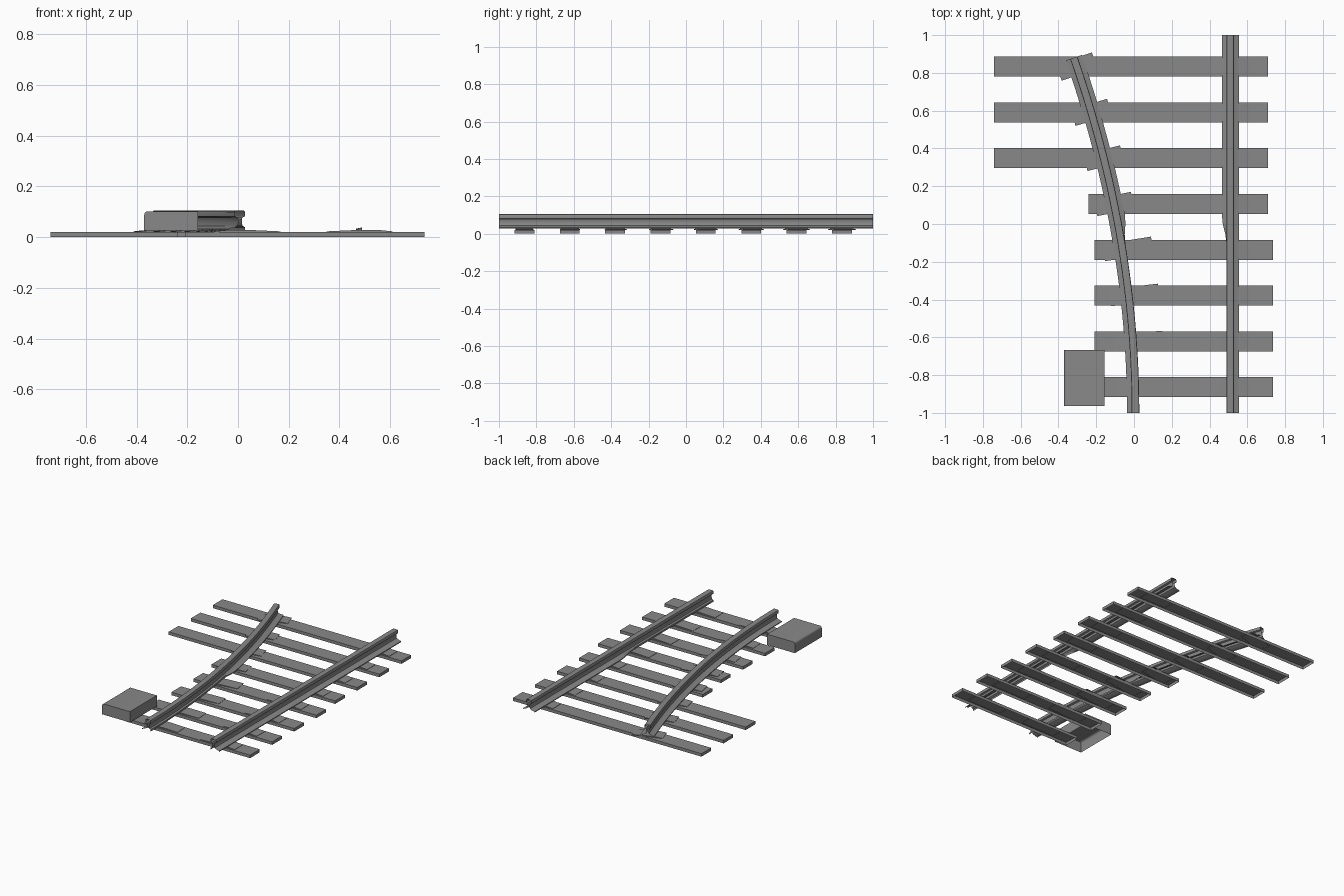
import bpy, bmesh, math
from mathutils import Vector, Matrix

cube = bpy.data.objects.get("Cube")
if cube:
    bpy.data.objects.remove(cube, do_unlink=True)

steel = bpy.data.materials.new("grey_steel")
steel.use_nodes = True
grey = (0.25, 0.25, 0.25, 1)
steel.diffuse_color = grey
steel.node_tree.nodes["Principled BSDF"].inputs["Base Color"].default_value = grey


def finish(name, bm, smooth=False):
    mesh = bpy.data.meshes.new(name)
    bm.to_mesh(mesh)
    bm.free()
    mesh.materials.append(steel)
    obj = bpy.data.objects.new(name, mesh)
    bpy.context.collection.objects.link(obj)
    if smooth:
        bpy.ops.object.select_all(action="DESELECT")
        obj.select_set(True)
        bpy.context.view_layer.objects.active = obj
        bpy.ops.object.shade_smooth_by_angle(angle=math.radians(35))
    return obj


def open_box(name, x0, x1, y0, y1, z0, z1, bevel=0):
    """Box shell without a bottom, optionally rounded along its top edges."""
    bm = bmesh.new()
    size = Vector((x1 - x0, y1 - y0, z1 - z0))
    centre = Vector((x0 + x1, y0 + y1, z0 + z1)) / 2
    bmesh.ops.create_cube(bm, size=1, matrix=Matrix.Translation(centre) @ Matrix.Diagonal((*size, 1)))
    bottom = [f for f in bm.faces if f.normal.z < -0.9]
    bmesh.ops.delete(bm, geom=bottom, context="FACES")
    if bevel:
        # Round the outer top edge
        edges = [e for e in bm.edges if all(v.co.z > z1 - 0.001 and v.co.x < x0 + 0.001 for v in e.verts)]
        bmesh.ops.bevel(bm, geom=edges, offset=bevel, segments=4, profile=0.5, affect="EDGES")
    return finish(name, bm, bool(bevel))


def curve_x(y):
    return 0.008 - 0.0925 * (y + 1) ** 2


def straight_x(y):
    return 0.51


def curve_angle(y):
    return math.atan(0.185 * (y + 1))


def straight_angle(y):
    return 0.0


# Half of the rail section from foot edge to head centre: (offset, height)
HALF = [(0.045, 0.027), (0.045, 0.033), (0.02, 0.039), (0.01, 0.045), (0.007, 0.055),
        (0.007, 0.072), (0.01, 0.078), (0.02, 0.082), (0.02, 0.099), (0.018, 0.103), (0.013, 0.105)]


def rail(name, x_at, angle_at, y_start, y_end, steps, cut_side):
    """Sweep the section along the track; the foot is trimmed on one side up front."""
    section = [(-o, z) for o, z in HALF] + [(o, z) for o, z in reversed(HALF)]
    bm = bmesh.new()
    rows = []
    for i in range(steps + 1):
        y = y_start + (y_end - y_start) * i / steps
        grow = min(max((y + 0.08) / 0.1, 0), 1)
        limit = 0.02 + 0.025 * grow
        a = angle_at(y)
        row = []
        for o, z in section:
            if o * cut_side > 0:
                o = cut_side * min(abs(o), limit)
            row.append(bm.verts.new((x_at(y) + o * math.cos(a), y + o * math.sin(a), z)))
        rows.append(row)
    for r, s in zip(rows, rows[1:]):
        for j in range(len(section) - 1):
            bm.faces.new((r[j], s[j], s[j + 1], r[j + 1]))
    bmesh.ops.recalc_face_normals(bm, faces=bm.faces)
    if sum(f.normal.z * f.calc_area() for f in bm.faces) < 0:
        bmesh.ops.reverse_faces(bm, faces=bm.faces)
    finish(name, bm, True)


def tie_plate(name, x, y, angle, left, right):
    """Low plate, highest under the rail and sloping to both ends."""
    bm = bmesh.new()
    profile = [(-left, 0.019), (-left, 0.023), (-0.05, 0.028), (0.05, 0.028), (right, 0.023), (right, 0.019)]
    ends = [[bm.verts.new((o, d, z)) for o, z in profile] for d in (-0.045, 0.045)]
    for j in range(len(profile) - 1):
        bm.faces.new((ends[0][j], ends[0][j + 1], ends[1][j + 1], ends[1][j]))
    bm.faces.new(ends[0])
    bm.faces.new(ends[1])
    bmesh.ops.recalc_face_normals(bm, faces=bm.faces)
    bmesh.ops.transform(bm, matrix=Matrix.Translation((x, y, 0)) @ Matrix.Rotation(angle, 4, "Z"), verts=bm.verts)
    finish(name, bm)


# Sleepers with their plates, front to back
for i in range(8):
    y = -0.864 + 0.2425 * i
    x0 = -0.74 if i > 4 else (-0.24 if i == 4 else -0.21)
    x1 = 0.71 if i > 3 else 0.735
    open_box(f"sleeper_{i + 1}", x0, x1, y - 0.053, y + 0.053, 0, 0.021)
    inner = 0.1 if i > 3 else 0.16
    tie_plate(f"straight_plate_{i + 1}", 0.51, y, 0, inner, 0.1)
    tie_plate(f"curved_plate_{i + 1}", curve_x(y), y, curve_angle(y), 0.1, inner)

# Running rails
rail("straight_rail", straight_x, straight_angle, -1, 1, 40, -1)
rail("curved_rail", curve_x, curve_angle, -1, 0.88, 40, 1)

# Switch machine cover beside the front sleeper
open_box("switch_cover", -0.37, -0.157, -0.963, -0.667, 0.027, 0.102, 0.014)
